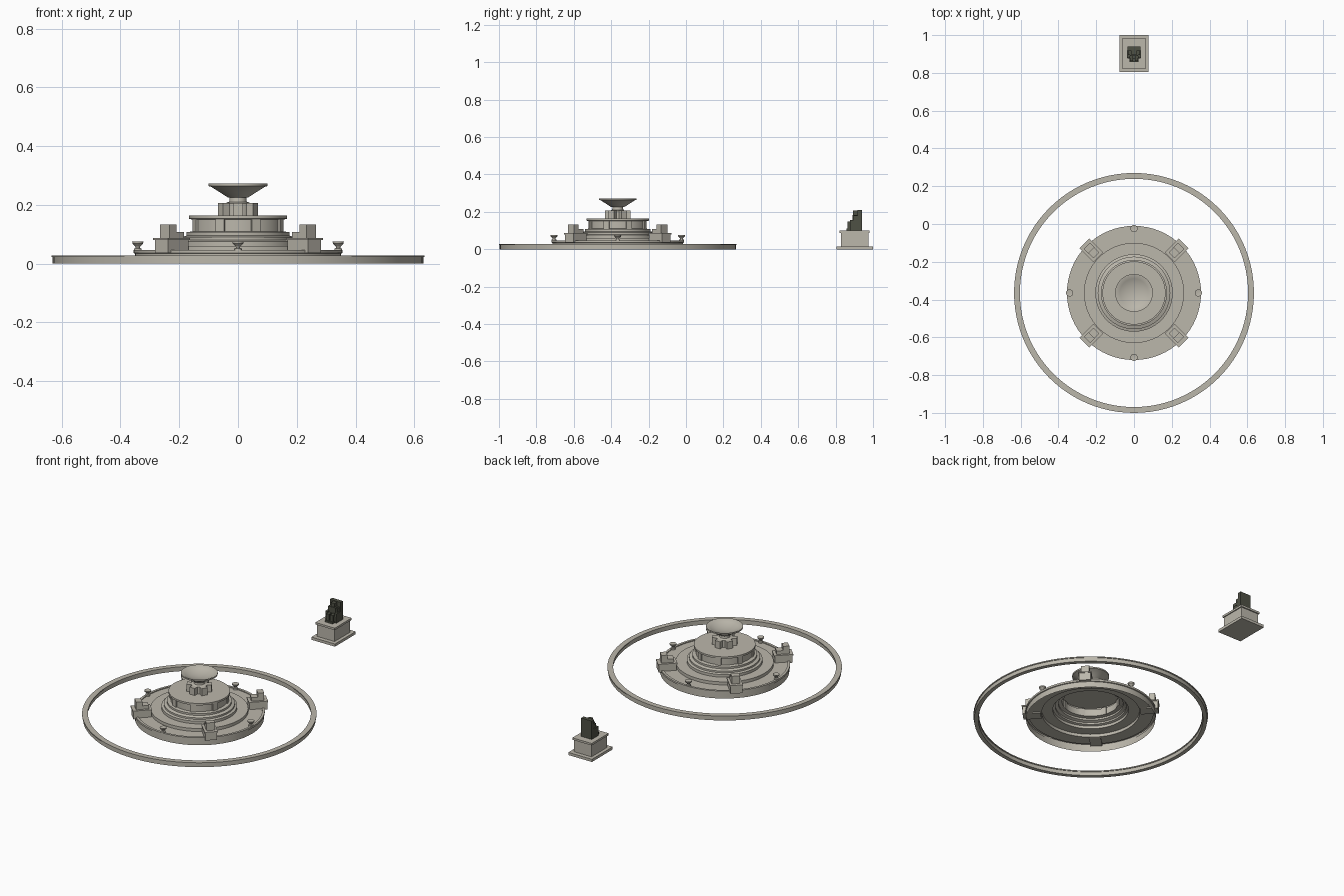
import bpy, bmesh, math
from mathutils import Matrix, Vector

cube = bpy.data.objects.get("Cube")
if cube:
    bpy.data.objects.remove(cube)


def material(name, rgb):
    m = bpy.data.materials.new(name)
    m.use_nodes = True
    m.diffuse_color = (*rgb, 1)
    bsdf = next(n for n in m.node_tree.nodes if n.type == 'BSDF_PRINCIPLED')
    bsdf.inputs["Base Color"].default_value = (*rgb, 1)
    bsdf.inputs["Roughness"].default_value = 0.8
    return m


STONE = material("pale stone", (0.50, 0.475, 0.41))
BRONZE = material("dark bronze", (0.078, 0.082, 0.06))
CENTER = Vector((0, -0.365, 0))


def finish(name, bm, mat, loc):
    # smooth curved faces, keep corners crisp
    for f in bm.faces:
        f.smooth = True
    for e in bm.edges:
        e.smooth = len(e.link_faces) == 2 and e.calc_face_angle(0) < math.radians(30)
    me = bpy.data.meshes.new(name)
    bm.to_mesh(me)
    bm.free()
    me.materials.append(mat)
    ob = bpy.data.objects.new(name, me)
    ob.location = loc
    bpy.context.collection.objects.link(ob)
    return ob


def lathe(name, profile, loc=CENTER, sides=64, closed=False):
    bm = bmesh.new()
    rings = []
    for r, z in profile:
        rings.append([bm.verts.new((r * math.cos(a), r * math.sin(a), z))
                      for a in (math.tau * j / sides for j in range(sides))])
    pairs = list(zip(rings, rings[1:]))
    if closed:
        pairs.append((rings[-1], rings[0]))
    for low, high in pairs:
        for j in range(sides):
            k = (j + 1) % sides
            bm.faces.new((low[j], low[k], high[k], high[j]))
    bmesh.ops.remove_doubles(bm, verts=bm.verts, dist=0.00005)
    return finish(name, bm, STONE, loc)


def box(name, x, y, z, mat=STONE, loc=CENTER, angle=0):
    # x, y and z are (low, high) ranges, turned by angle about loc
    bm = bmesh.new()
    size = [b - a for a, b in (x, y, z)]
    mid = [(a + b) / 2 for a, b in (x, y, z)]
    bmesh.ops.create_cube(bm, size=1, matrix=Matrix.Translation(mid) @ Matrix.Diagonal((*size, 1)))
    ob = finish(name, bm, mat, loc)
    ob.rotation_euler.z = angle
    return ob


# Pool curb with a slight lip
lathe("pool_curb", [(0.631, 0), (0.631, 0.022), (0.635, 0.022), (0.635, 0.028),
                    (0.604, 0.028), (0.604, 0.022), (0.608, 0.022), (0.608, 0)],
      sides=96, closed=True)

# Stepped fountain body, an open-bottomed shell
lathe("fountain_tiers", [
    (0.350, 0), (0.350, 0.034), (0.355, 0.036), (0.355, 0.047), (0.341, 0.047), (0.341, 0.042),
    (0.265, 0.042), (0.265, 0.060), (0.205, 0.060), (0.205, 0.076), (0.192, 0.080),
    (0.192, 0.090), (0.175, 0.096), (0.175, 0.107), (0.155, 0.110),
    (0.155, 0.150), (0.167, 0.153), (0.167, 0.164), (0.160, 0.164), (0, 0.164)])

# Drum pilasters
for i in range(8):
    box("drum_pilaster", (0.150, 0.161), (-0.016, 0.016), (0.107, 0.152),
        angle=math.radians(22.5 + 45 * i))

# Top bowl on its stem
lathe("bowl_stem", [(0.046, 0.164), (0.046, 0.205), (0.030, 0.210), (0.028, 0.226), (0.034, 0.226)])
lathe("top_bowl", [(0, 0.225), (0.034, 0.225), (0.062, 0.243), (0.092, 0.262), (0.100, 0.264),
                   (0.100, 0.272), (0.094, 0.272), (0.075, 0.262), (0.045, 0.252), (0, 0.246)])
for i in range(6):
    box("stem_pier", (0.038, 0.068), (-0.017, 0.017), (0.164, 0.206),
        angle=math.radians(30 + 60 * i))

for i in range(4):
    # Diagonal pedestals with stepped blocks
    a = math.radians(45 + 90 * i)
    box("pedestal", (0.270, 0.368), (-0.032, 0.032), (0.036, 0.080), angle=a)
    box("pedestal_cap", (0.266, 0.372), (-0.036, 0.036), (0.080, 0.087), angle=a)
    box("pedestal_step", (0.282, 0.325), (-0.022, 0.022), (0.087, 0.108), angle=a)
    box("pedestal_block", (0.318, 0.352), (-0.023, 0.023), (0.087, 0.133), angle=a)
    # Small rim basins
    a = math.radians(90 * i)
    spot = CENTER + Vector((0.341 * math.cos(a), 0.341 * math.sin(a), 0))
    lathe("rim_basin", [(0.013, 0.042), (0.013, 0.051), (0.007, 0.053), (0.008, 0.058),
                        (0.018, 0.068), (0.019, 0.075), (0.016, 0.075), (0, 0.070)],
          loc=spot, sides=20)

# Statue plinth
PLINTH = Vector((0, 0.902, 0))
box("plinth_foot", (-0.078, 0.078), (-0.098, 0.098), (0, 0.016), loc=PLINTH)
box("plinth_body", (-0.058, 0.058), (-0.073, 0.073), (0.016, 0.088), loc=PLINTH)
box("plinth_cap", (-0.064, 0.064), (-0.080, 0.080), (0.088, 0.100), loc=PLINTH)

# Seated statue
def bronze(name, x, y, z):
    box(name, x, y, z, BRONZE, PLINTH)


bronze("throne_back", (-0.035, 0.035), (0.015, 0.038), (0.100, 0.210))
bronze("throne_seat", (-0.035, 0.035), (-0.025, 0.016), (0.100, 0.138))
bronze("torso", (-0.022, 0.022), (-0.012, 0.016), (0.138, 0.183))
bronze("head", (-0.012, 0.012), (-0.008, 0.016), (0.183, 0.206))
bronze("feet", (-0.024, 0.024), (-0.044, -0.024), (0.100, 0.110))
for s in (-1, 1):
    def side(a, b):
        return tuple(sorted((s * a, s * b)))
    bronze("leg", side(0.004, 0.022), (-0.038, -0.010), (0.105, 0.148))
    bronze("arm", side(0.022, 0.036), (-0.024, 0.016), (0.138, 0.156))
    bronze("shoulder", side(0.021, 0.031), (-0.006, 0.016), (0.156, 0.180))
